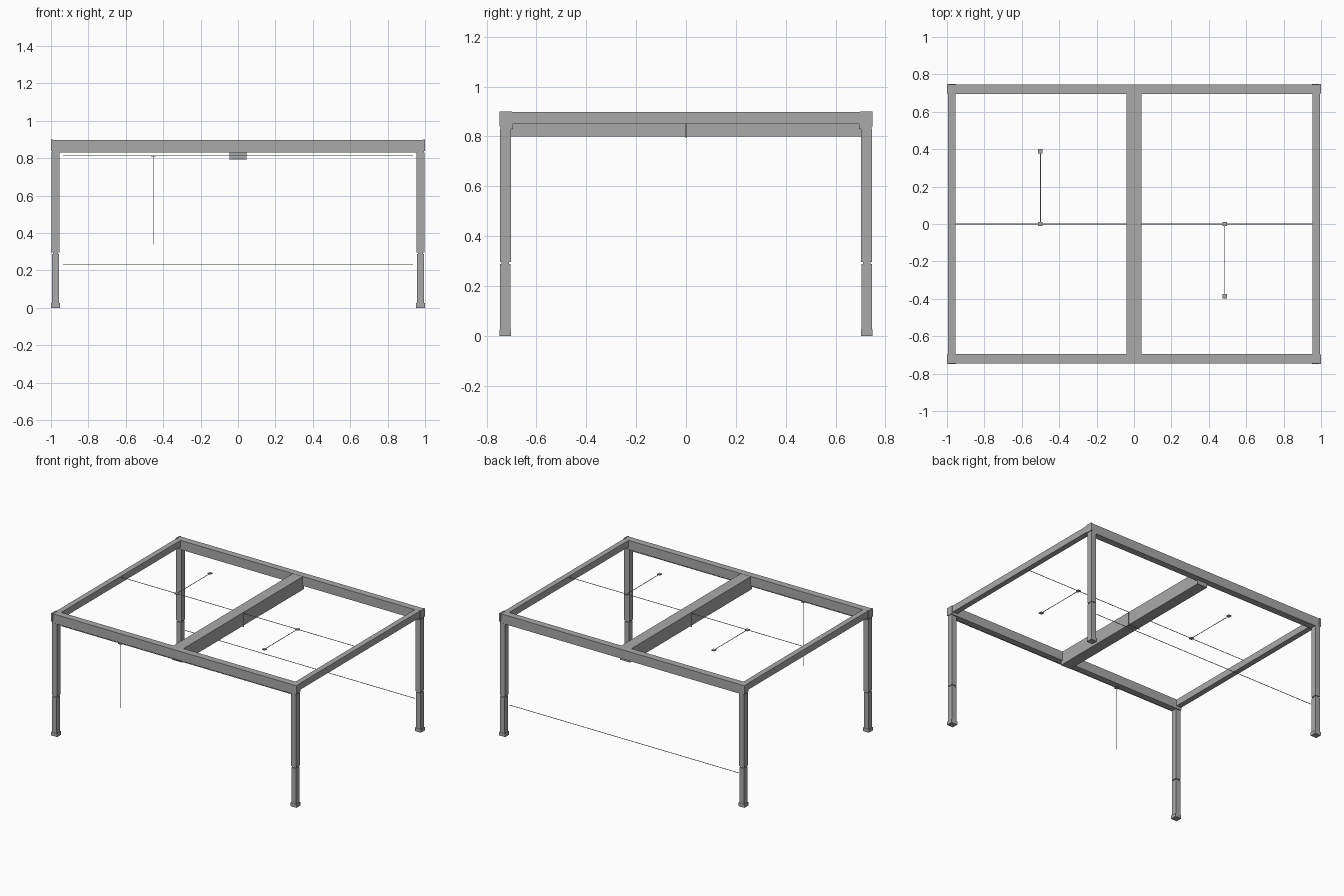
import bpy
import bmesh

cube = bpy.data.objects.get("Cube")
if cube:
    bpy.data.objects.remove(cube, do_unlink=True)

grey = bpy.data.materials.new("metal grey")
grey.use_nodes = True
colour = (0.4, 0.4, 0.4, 1)
grey.diffuse_color = colour
grey.node_tree.nodes["Principled BSDF"].inputs["Base Color"].default_value = colour


def part(name, boxes):
    """Build one object from boxes given as (x range, y range, z range)."""
    bm = bmesh.new()
    for ranges in boxes:
        made = bmesh.ops.create_cube(bm, size=1)
        for v in made["verts"]:
            for axis, (low, high) in enumerate(ranges):
                v.co[axis] = (low + high) / 2 + v.co[axis] * (high - low)
    mesh = bpy.data.meshes.new(name)
    bm.to_mesh(mesh)
    bm.free()
    mesh.materials.append(grey)
    obj = bpy.data.objects.new(name, mesh)
    bpy.context.collection.objects.link(obj)
    return obj


def span(low, high, side):
    return tuple(sorted((low * side, high * side)))


def wire(a, b, thick=0.003):
    """Thin straight rod between two points on one axis."""
    return [(min(p, q) - thick / 2, max(p, q) + thick / 2) for p, q in zip(a, b)]


def clip(x, y, z, flat_axis):
    """Small square plate centred on a point."""
    half = [0.012] * 3
    half[flat_axis] = 0.003
    return [(c - h, c + h) for c, h in zip((x, y, z), half)]


# Outer frame
for side, label in ((-1, "front"), (1, "back")):
    part(label + "_beam", [((-0.994, 0.994), span(0.695, 0.745, side), (0.83, 0.898))])
for side, label in ((-1, "right"), (1, "left")):
    part(label + "_beam", [(span(0.955, 0.995, side), (-0.7, 0.7), (0.85, 0.898))])

# Legs with corner caps, a joint gap and feet
for sx, xname in ((-1, "right"), (1, "left")):
    for sy, yname in ((-1, "front"), (1, "back")):
        name = yname + "_" + xname
        part(name + "_corner_cap", [
            (span(0.988, 1, sx), span(0.698, 0.748, sy), (0.84, 0.9))])
        part(name + "_leg", [
            (span(0.955, 0.996, sx), span(0.703, 0.746, sy), (0.296, 0.83)),
            (span(0.962, 0.99, sx), span(0.71, 0.74, sy), (0.28, 0.3)),
            (span(0.957, 0.995, sx), span(0.704, 0.746, sy), (0.024, 0.287))])
        part(name + "_foot", [
            (span(0.951, 1, sx), span(0.702, 0.748, sy), (0, 0.025))])

# Middle beam, deeper than the frame
part("middle_beam", [((-0.041, 0.041), (-0.71, 0.71), (0.8, 0.897))])

# Cross cable that loops under the middle beam, with two side branches
top, low, edge = 0.893, 0.795, 0.046
cable = [wire((-edge, 0, low), (edge, 0, low))]
for side in (-1, 1):
    cable.append(wire((0.955 * side, 0, top), (edge * side, 0, top)))
    cable.append(wire((edge * side, 0, low), (edge * side, 0, top)))
part("cross_cable", cable)
for label, x, y in (("right", -0.5, 0.39), ("left", 0.485, -0.385)):
    part(label + "_branch", [
        wire((x, 0, top), (x, y, top)),
        clip(x, 0, top, 2), clip(x, y, top, 2)])

# Front rail wire with its hanging cord, and the low back wire
part("front_wire", [wire((-0.935, -0.72, 0.813), (0.935, -0.72, 0.813))])
part("hanging_cord", [
    wire((-0.453, -0.72, 0.34), (-0.453, -0.72, 0.813)),
    clip(-0.453, -0.72, 0.813, 2)])
part("back_wire", [wire((-0.935, 0.72, 0.23), (0.935, 0.72, 0.23))])
